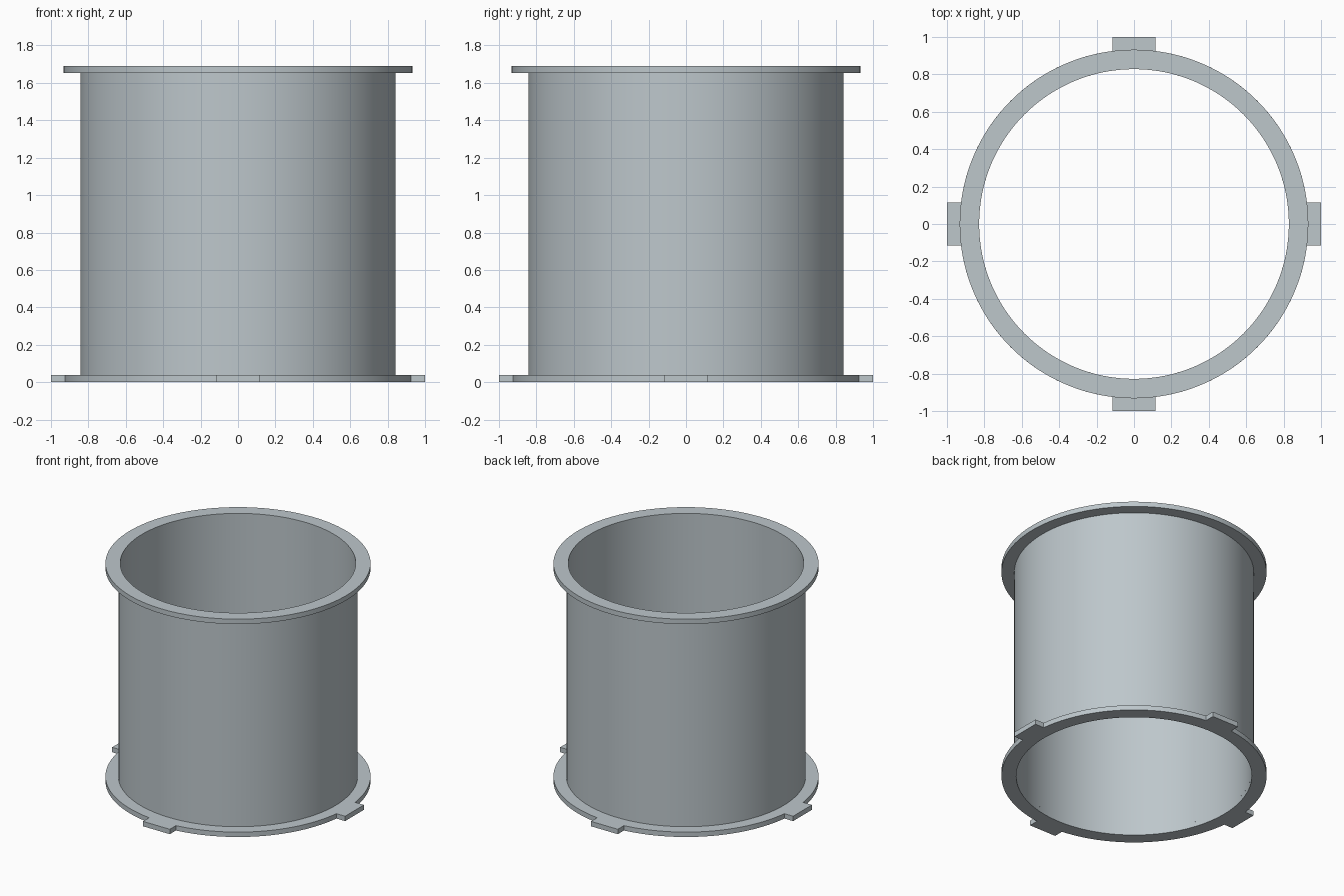
import bpy
import bmesh
from math import asin, cos, pi, sin
from mathutils import Matrix, Vector

INNER, WALL, RIM, REACH = 0.828, 0.842, 0.932, 1.0
TAB_HALF = 0.115
HEIGHT, THICK = 1.69, 0.038
SEGMENTS = 128

cube = bpy.data.objects.get("Cube")
if cube:
    bpy.data.objects.remove(cube, do_unlink=True)

steel = bpy.data.materials.new("light grey metal")
steel.use_nodes = True
colour = (0.51, 0.57, 0.60, 1)
steel.diffuse_color = colour
steel.node_tree.nodes["Principled BSDF"].inputs["Base Color"].default_value = colour


def circle(radius):
    return [Vector((radius * cos(2 * pi * i / SEGMENTS), radius * sin(2 * pi * i / SEGMENTS), 0))
            for i in range(SEGMENTS)]


def tabbed_outline():
    """Rim circle with a square tab at each quarter turn."""
    a = asin(TAB_HALF / RIM)
    steps = SEGMENTS // 4
    quarter = [Vector((REACH, TAB_HALF * (i / 4 - 1), 0)) for i in range(9)]
    for i in range(steps + 1):
        t = a + (pi / 2 - 2 * a) * i / steps
        quarter.append(Vector((RIM * cos(t), RIM * sin(t), 0)))
    return [Matrix.Rotation(k * pi / 2, 3, 'Z') @ p for k in range(4) for p in quarter]


def ring(name, outline, bottom, top):
    """Extruded outline with a round bore."""
    bm = bmesh.new()
    columns = []
    for p in outline:
        q = p.normalized() * INNER
        columns.append([bm.verts.new((v.x, v.y, z))
                        for v, z in ((q, bottom), (p, bottom), (p, top), (q, top))])
    for a, b in zip(columns, columns[1:] + columns[:1]):
        for i in range(4):
            j = (i + 1) % 4
            bm.faces.new((a[i], b[i], b[j], a[j]))
    bmesh.ops.recalc_face_normals(bm, faces=bm.faces)
    mesh = bpy.data.meshes.new(name)
    bm.to_mesh(mesh)
    bm.free()
    mesh.materials.append(steel)
    obj = bpy.data.objects.new(name, mesh)
    bpy.context.collection.objects.link(obj)
    bpy.ops.object.select_all(action='DESELECT')
    obj.select_set(True)
    bpy.context.view_layer.objects.active = obj
    bpy.ops.object.shade_smooth_by_angle(angle=pi / 6)
    return obj


# Bottom flange with four tabs, thin tube wall, plain top flange
ring("bottom_flange", tabbed_outline(), 0, THICK)
ring("tube_wall", circle(WALL), THICK, HEIGHT - THICK)
ring("top_flange", circle(RIM), HEIGHT - THICK, HEIGHT)
